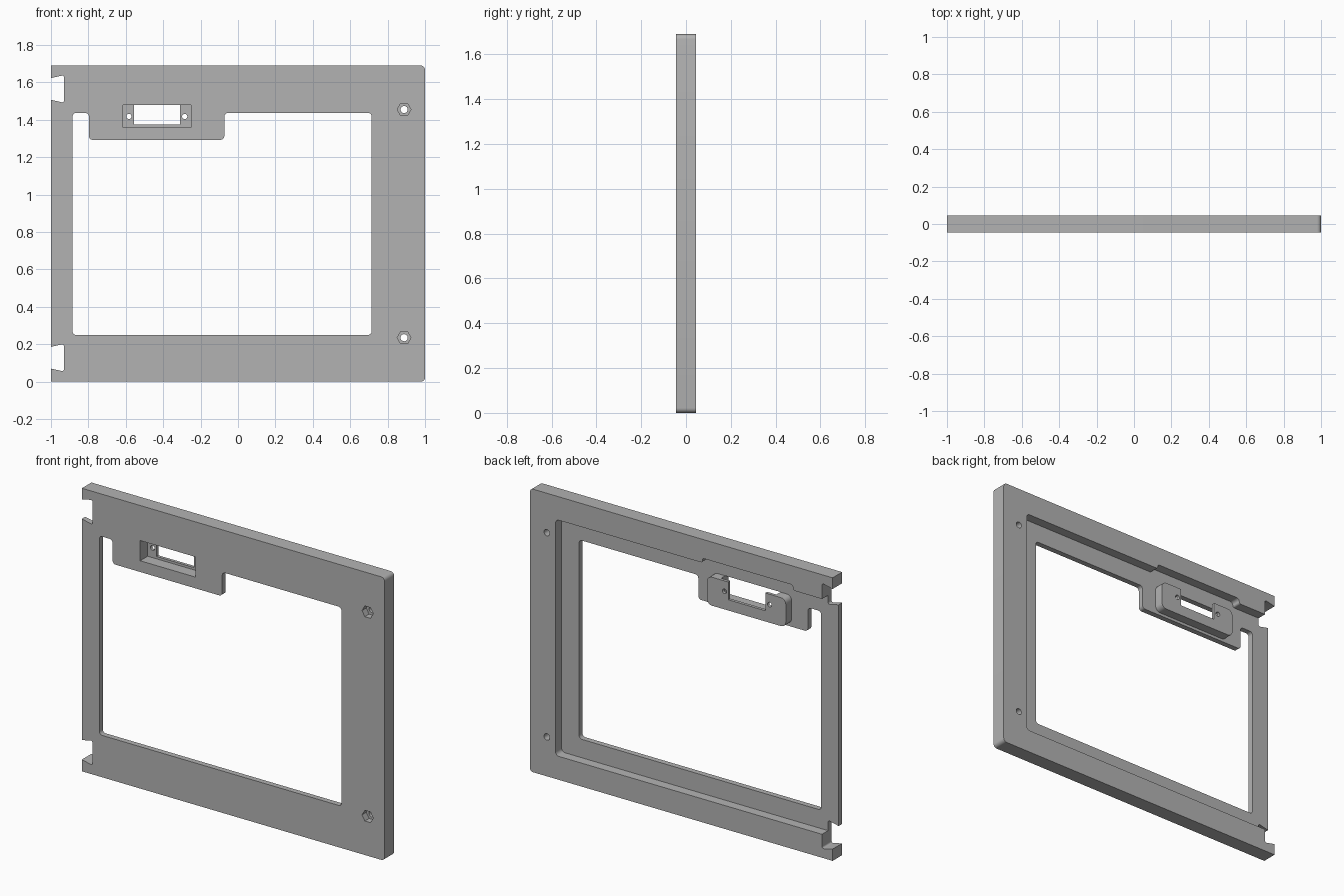
import bpy, bmesh, math
from mathutils import Vector

default = bpy.data.objects.get("Cube")
if default:
    bpy.data.objects.remove(default, do_unlink=True)

grey = bpy.data.materials.new("plain grey")
grey.use_nodes = True
COLOUR = (0.45, 0.45, 0.45, 1)
grey.diffuse_color = COLOUR
grey.node_tree.nodes["Principled BSDF"].inputs["Base Color"].default_value = COLOUR

HEIGHT = 1.69
FRONT, BACK = -0.045, 0.045
SKIN = -0.012           # back surface of the thin front skin
OUT = 0.2               # overshoot for cutters


def fillet(points, steps=5):
    """Round each (x, z, radius) corner with an arc."""
    result = []
    for i, (x, z, r) in enumerate(points):
        p = Vector((x, z))
        if r == 0:
            result.append(p)
            continue
        a = (Vector(points[i - 1][:2]) - p).normalized()
        b = (Vector(points[(i + 1) % len(points)][:2]) - p).normalized()
        half = a.angle(b) / 2
        centre = p + (a + b).normalized() * (r / math.sin(half))
        start = p + a * (r / math.tan(half)) - centre
        end = p + b * (r / math.tan(half)) - centre
        sweep = start.angle_signed(end)
        for k in range(steps + 1):
            t = -sweep * k / steps
            c, s = math.cos(t), math.sin(t)
            result.append(centre + Vector((start.x * c - start.y * s,
                                           start.x * s + start.y * c)))
    return result


def prism(name, outline, y0, y1):
    """Extrude an outline in the xz plane from y0 to y1."""
    bm = bmesh.new()
    face = bm.faces.new([bm.verts.new((p[0], y0, p[1])) for p in outline])
    extruded = bmesh.ops.extrude_face_region(bm, geom=[face])
    verts = [v for v in extruded["geom"] if isinstance(v, bmesh.types.BMVert)]
    bmesh.ops.translate(bm, verts=verts, vec=(0, y1 - y0, 0))
    bmesh.ops.recalc_face_normals(bm, faces=bm.faces)
    mesh = bpy.data.meshes.new(name)
    bm.to_mesh(mesh)
    bm.free()
    mesh.materials.append(grey)
    obj = bpy.data.objects.new(name, mesh)
    bpy.context.collection.objects.link(obj)
    return obj


def box(x0, x1, z0, z1, r=0):
    return fillet([(x0, z0, r), (x1, z0, r), (x1, z1, r), (x0, z1, r)])


def ring(x, z, r, sides):
    return [(x + r * math.cos(math.tau * i / sides),
             z + r * math.sin(math.tau * i / sides)) for i in range(sides)]


def combine(target, other, operation="DIFFERENCE"):
    other.hide_render = True
    mod = target.modifiers.new(other.name, "BOOLEAN")
    mod.operation = operation
    mod.solver = "EXACT"
    mod.object = other
    bpy.ops.object.select_all(action="DESELECT")
    bpy.context.view_layer.objects.active = target
    target.select_set(True)
    bpy.ops.object.modifier_apply(modifier=mod.name)
    bpy.data.objects.remove(other, do_unlink=True)


# Main slab, rounded on the free edge only
frame = prism("door_frame", fillet([(-1, 0, 0), (1, 0, 0.022), (1, HEIGHT, 0.022),
                                    (-1, HEIGHT, 0)]), FRONT, BACK)

# Rear recess, open on the hinge side and taller behind the latch
combine(frame, prism("recess", fillet([
    (-1.2, 0.14, 0), (0.83, 0.14, 0.022), (0.83, 1.55, 0.022), (-0.14, 1.55, 0.012),
    (-0.14, 1.577, 0.012), (-0.74, 1.577, 0.02), (-0.74, 1.545, 0.012),
    (-1.2, 1.545, 0)]), SKIN, OUT))

# Window opening, stepping down around the latch tab
R = 0.02
combine(frame, prism("window", fillet([
    (-0.885, 0.25, R), (0.715, 0.25, R), (0.715, 1.437, R), (-0.073, 1.437, R),
    (-0.073, 1.293, R), (-0.797, 1.293, R), (-0.797, 1.437, R),
    (-0.885, 1.437, R)]), -OUT, OUT))

# Latch block standing on the tab
combine(frame, prism("latch_block", box(-0.69, -0.17, 1.31, 1.48, 0.032),
                     SKIN - 0.01, BACK - 0.001), "UNION")

# Latch pocket from the front, slot and screw holes through its floor
combine(frame, prism("latch_pocket", box(-0.615, -0.25, 1.36, 1.4805), -OUT, 0.026))
combine(frame, prism("latch_slot", box(-0.555, -0.31, 1.374, 1.4805), -OUT, OUT))
for x in (-0.583, -0.285):
    combine(frame, prism("latch_screw_hole", ring(x, 1.418, 0.014, 20), -OUT, OUT))

# Dovetail notches for the hinges
for z in (0.128, 1.565):
    combine(frame, prism("hinge_notch", fillet([
        (-1.1, z - 0.045, 0), (-1, z - 0.058, 0), (-0.93, z - 0.074, 0.01),
        (-0.93, z + 0.074, 0.01), (-1, z + 0.058, 0), (-1.1, z + 0.045, 0)]), -OUT, OUT))

# Knob holes with hexagonal nut pockets
for z in (0.235, 1.455):
    combine(frame, prism("nut_pocket", ring(0.888, z, 0.037, 6), -OUT, -0.005))
    combine(frame, prism("knob_hole", ring(0.888, z, 0.019, 24), -OUT, OUT))

bpy.ops.object.select_all(action="DESELECT")
frame.select_set(True)
bpy.context.view_layer.objects.active = frame
bpy.ops.object.shade_smooth_by_angle(angle=math.radians(30))
